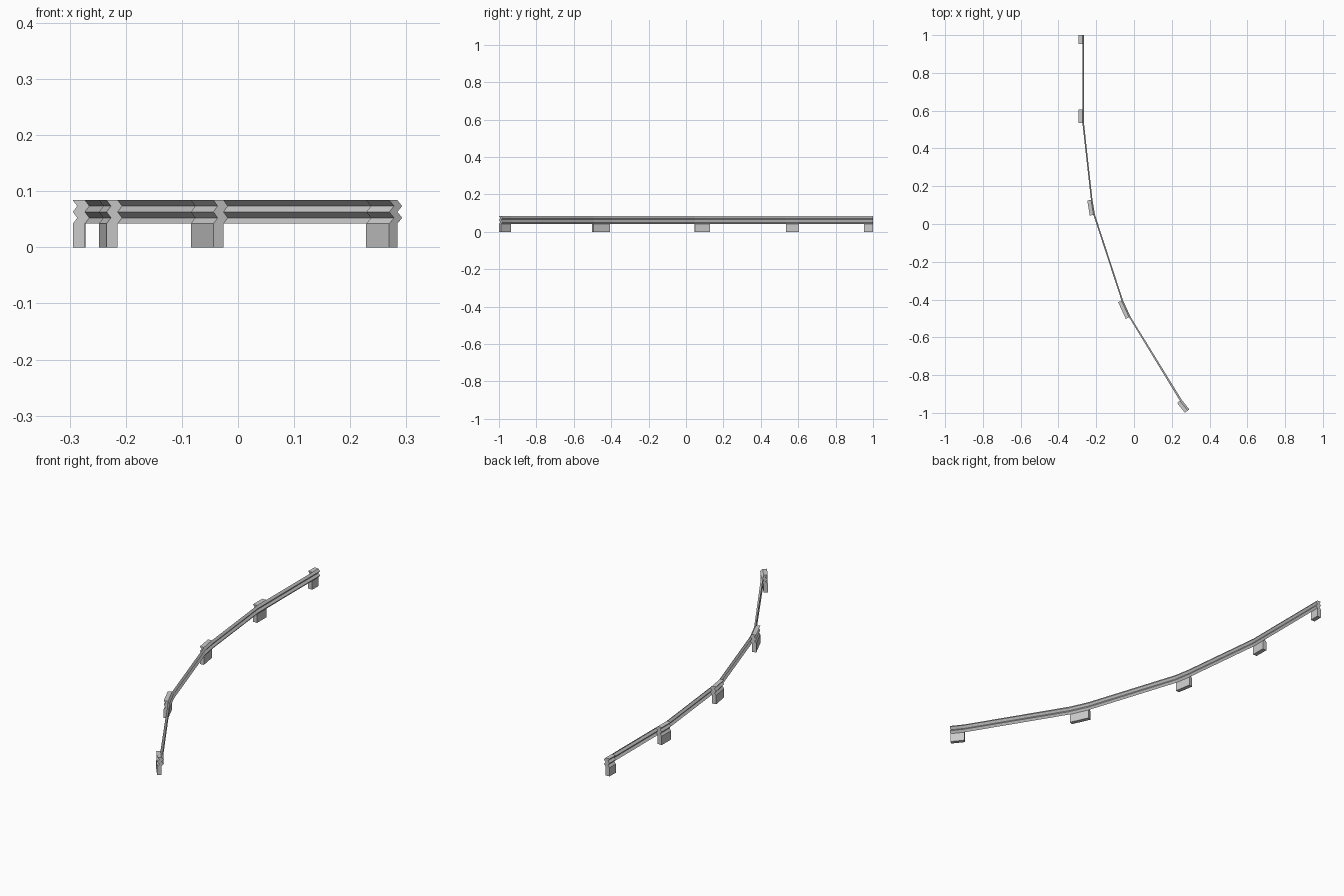
import bpy
from mathutils import Vector

if "Cube" in bpy.data.objects:
    bpy.data.objects.remove(bpy.data.objects["Cube"])

# Stations along the barrier: inner face start, inner face end, thickness, ridge depth
STATIONS = [
    ((-0.2720, 1.000), (-0.2725, 0.953), 0.0215, 0.008),
    ((-0.2730, 0.605), (-0.2730, 0.535), 0.0215, 0.008),
    ((-0.2280, 0.128), (-0.2146, 0.048), 0.0200, 0.008),
    ((-0.0660, -0.406), (-0.0258, -0.494), 0.0196, 0.008),
    ((0.2430, -0.936), (0.2840, -0.988), 0.0185, 0.011),
]
RAIL_BOTTOM, RAIL_TOP, FOLDS = 0.042, 0.084, 4


def zigzag(depth):
    """Folded W section as (offset, height) pairs."""
    step = (RAIL_TOP - RAIL_BOTTOM) / FOLDS
    return [(depth * (i % 2), RAIL_BOTTOM + step * i) for i in range(FOLDS + 1)]


def side_normal(a, b):
    d = (Vector(b) - Vector(a)).normalized()
    return Vector((-d.y, d.x))


def place(section, point, normal):
    return [(point[0] + normal.x * o, point[1] + normal.y * o, z) for o, z in section]


def loft(name, first, last, closed):
    n = len(first)
    count = n if closed else n - 1
    faces = [(i, n + i, n + (i + 1) % n, (i + 1) % n) for i in range(count)]
    if closed:
        faces += [tuple(range(n)), tuple(range(2 * n - 1, n - 1, -1))]
    mesh = bpy.data.meshes.new(name)
    mesh.from_pydata(first + last, [], faces)
    mesh.update()
    obj = bpy.data.objects.new(name, mesh)
    bpy.context.collection.objects.link(obj)
    return obj


# Posts with folded upper blocks
for i, (a, b, thick, depth) in enumerate(STATIONS):
    inner = [(0, 0)] + zigzag(depth)
    outer = [(o - thick, z) for o, z in reversed(inner)]
    n = side_normal(a, b)
    loft(f"post_{i + 1}", place(inner + outer, a, n), place(inner + outer, b, n), True)

# Folded sheet rails spanning between the posts
for i, (s, e) in enumerate(zip(STATIONS, STATIONS[1:])):
    loft(f"rail_{i + 1}",
         place(zigzag(s[3]), s[1], side_normal(s[0], s[1])),
         place(zigzag(e[3]), e[0], side_normal(e[0], e[1])), False)
